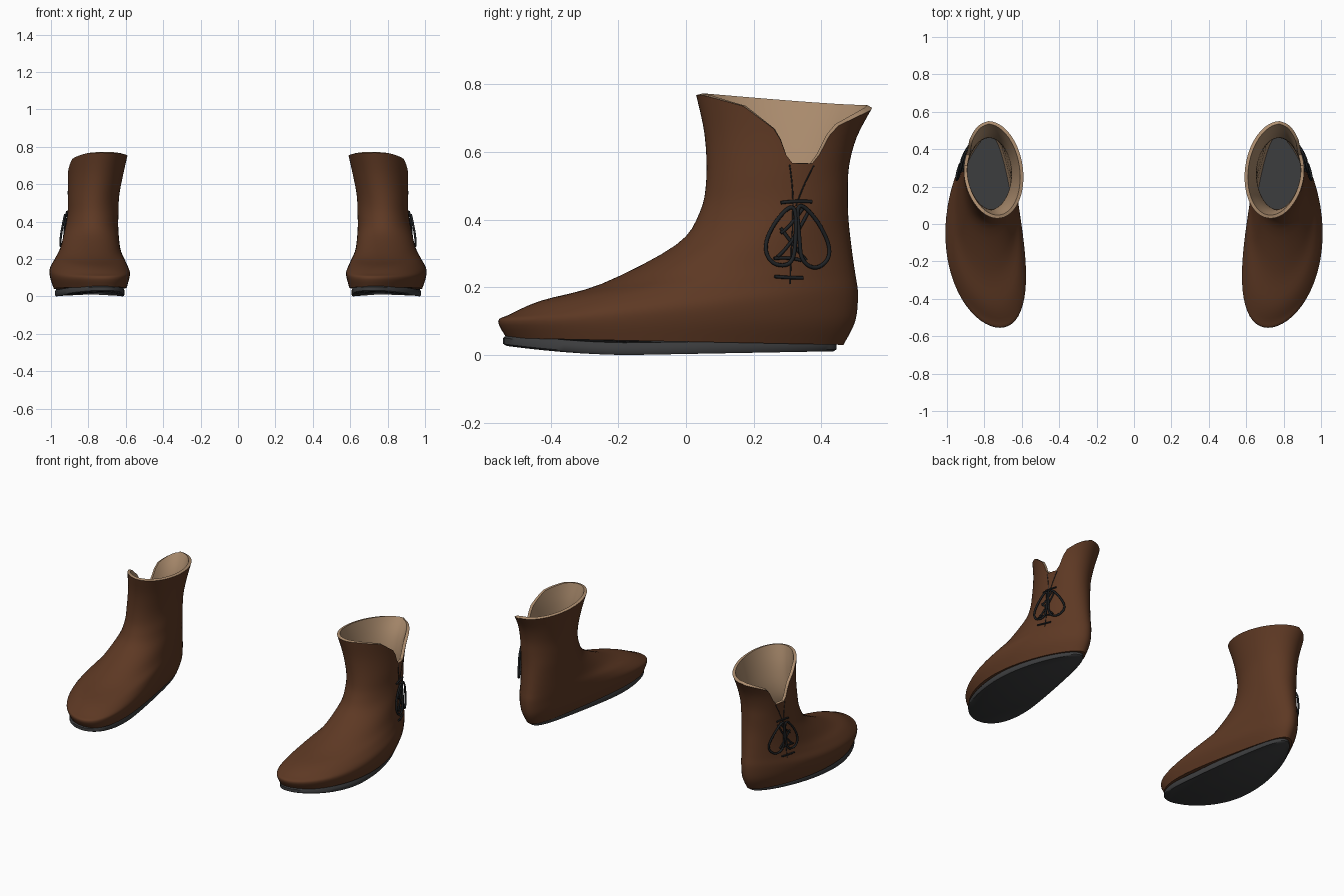
import bpy, bmesh, math
from mathutils import Vector
from mathutils.bvhtree import BVHTree

cube = bpy.data.objects.get("Cube")
if cube:
    bpy.data.objects.remove(cube, do_unlink=True)


def material(name, rgb):
    m = bpy.data.materials.new(name)
    m.use_nodes = True
    m.diffuse_color = (*rgb, 1)
    bsdf = next(n for n in m.node_tree.nodes if n.type == 'BSDF_PRINCIPLED')
    bsdf.inputs["Base Color"].default_value = (*rgb, 1)
    bsdf.inputs["Roughness"].default_value = 0.8
    return m


leather = material("brown leather", (0.11, 0.04, 0.017))
lining = material("tan lining", (0.42, 0.27, 0.16))
rubber = material("dark grey sole", (0.045, 0.046, 0.048))
cord = material("black cord", (0.014, 0.016, 0.018))

COLS, ROWS, WALL = 64, 36, 0.018

# Tilted rings from sole to cuff:
# front x, y, z, back x, y, z, front width, back width, outward bow
RINGS = [
    (.717, -.53, .05, .77, .465, .03, .235, .125, .06),
    (.717, -.555, .1, .77, .5, .1, .25, .15, .06),
    (.717, -.52, .12, .77, .508, .18, .25, .155, .06),
    (.74, -.43, .16, .77, .5, .24, .215, .155, .04),
    (.77, -.25, .21, .77, .49, .31, .17, .15, .02),
    (.775, -.03, .325, .77, .48, .4, .145, .14, .01),
    (.775, .04, .42, .775, .478, .48, .135, .137, 0),
    (.77, .06, .52, .775, .482, .56, .135, .14, 0),
    (.75, .055, .65, .775, .505, .645, .145, .15, 0),
    (.73, .03, .768, .78, .55, .73, .162, .162, 0),
]
SOLE = (.72, -.54, .04, .77, .445, .03, .222, .125, .06)

# Side notch, as the cuff height along y
NOTCH = [(.06, .765), (.17, .735), (.27, .66), (.305, .567), (.38, .565), (.435, .67), (.56, .73)]


def lerp(a, b, t):
    return a + (b - a) * t


def ring_point(r, a):
    xf, yf, zf, xb, yb, zb, wf, wb, bow = r
    t = (1 - math.cos(a)) / 2
    x = lerp(xf, xb, t) + bow * 4 * t * (1 - t) + lerp(wf, wb, t) * math.sin(a)
    return Vector((x, lerp(yf, yb, t), lerp(zf, zb, t)))


def ring_at(v):
    """Ring parameters blended smoothly, v from 0 at the sole to 1 at the cuff."""
    f = v * (len(RINGS) - 1)
    i = min(int(f), len(RINGS) - 2)
    t = f - i
    p = [RINGS[max(0, min(len(RINGS) - 1, i + k))] for k in (-1, 0, 1, 2)]
    return [b + t / 2 * (c - a + t * (2 * a - 5 * b + 4 * c - d + t * (3 * (b - c) + d - a)))
            for a, b, c, d in zip(*p)]


def notch_height(y):
    for (y0, z0), (y1, z1) in zip(NOTCH, NOTCH[1:]):
        if y0 <= y <= y1:
            return lerp(z0, z1, (y - y0) / (y1 - y0))
    return 9


def cuff_limit(a):
    if math.sin(a) < 0.05:
        return 1
    lo, hi = 0.6, 1
    for _ in range(16):
        mid = (lo + hi) / 2
        p = ring_point(ring_at(mid), a)
        lo, hi = (mid, hi) if p.z <= notch_height(p.y) else (lo, mid)
    return lo


def angles():
    return [math.tau * i / COLS for i in range(COLS)]


def loft(rows, cap_top):
    """Vertices and faces for stacked rings with a closed bottom."""
    verts = [p for row in rows for p in row]
    faces = [tuple(range(COLS))]
    for j in range(len(rows) - 1):
        for i in range(COLS):
            k = (i + 1) % COLS
            faces.append((j * COLS + i, j * COLS + k, (j + 1) * COLS + k, (j + 1) * COLS + i))
    if cap_top:
        faces.append(tuple(range(len(verts) - COLS, len(verts))))
    return verts, faces


def add_mesh(name, verts, faces, side, mats, wall=0):
    me = bpy.data.meshes.new(name)
    me.from_pydata([(v[0] * side, v[1], v[2]) for v in verts], [], faces)
    bm = bmesh.new()
    bm.from_mesh(me)
    bmesh.ops.recalc_face_normals(bm, faces=bm.faces)
    bm.to_mesh(me)
    bm.free()
    for m in mats:
        me.materials.append(m)
    ob = bpy.data.objects.new(name, me)
    bpy.context.collection.objects.link(ob)
    bpy.ops.object.select_all(action='DESELECT')
    ob.select_set(True)
    bpy.context.view_layer.objects.active = ob
    if wall:
        s = ob.modifiers.new("wall", 'SOLIDIFY')
        s.thickness, s.offset = wall, -1
        s.material_offset = s.material_offset_rim = 1
        bpy.ops.object.modifier_apply(modifier=s.name)
    bpy.ops.object.shade_smooth_by_angle(angle=math.radians(45))


# Upper shell
limits = [cuff_limit(a) for a in angles()]
upper = loft([[ring_point(ring_at(lim * j / ROWS), a) for a, lim in zip(angles(), limits)]
              for j in range(ROWS + 1)], False)
tree = BVHTree.FromPolygons(*upper)


# Sole with a slight rocker, and the footbed
def sole_row(scale, lift):
    row = []
    for a in angles():
        p = ring_point(SOLE, a)
        rocker = .16 * max(0, -.17 - p.y) ** 1.8 + .018 * max(0, p.y + .17)
        row.append(Vector((lerp(.78, p.x, scale), p.y * scale, rocker + lift)))
    return row


sole = loft([sole_row(.98, 0), sole_row(1, .006), sole_row(1, .024), sole_row(.97, .036)], True)
bed_mid = Vector((.78, 0, .08))
footbed = ([bed_mid + (ring_point(ring_at(.085), a) - bed_mid) * .965 for a in angles()],
           [tuple(range(COLS))])


def add_cord(name, path, side, radius, lift, cyclic=False):
    """Round cord laid over the outer side of the boot, path given as (y, z)."""
    cu = bpy.data.curves.new(name, 'CURVE')
    cu.dimensions = '3D'
    cu.bevel_depth, cu.bevel_resolution, cu.resolution_u = radius, 2, 6
    cu.use_fill_caps = True
    sp = cu.splines.new('NURBS')
    sp.points.add(len(path) - 1)
    for pt, (y, z) in zip(sp.points, path):
        hit = tree.ray_cast(Vector((3, y, z)), Vector((-1, 0, 0)))[0]
        pt.co = ((hit.x + lift) * side, y, z, 1)
    sp.order_u = min(3, len(path))
    sp.use_cyclic_u, sp.use_endpoint_u = cyclic, not cyclic
    cu.materials.append(cord)
    bpy.context.collection.objects.link(bpy.data.objects.new(name, cu))


LOOPS = [
    [(.325, .455), (.265, .4), (.228, .32), (.255, .265), (.315, .265), (.325, .34)],
    [(.325, .46), (.39, .4), (.435, .3), (.39, .25), (.34, .275), (.335, .35)],
]
TIES = [
    [(.28, .45), (.325, .456), (.372, .453)],
    [(.262, .232), (.3, .228), (.346, .228)],
    [(.27, .29), (.31, .32), (.365, .43)],
    [(.355, .28), (.32, .32), (.28, .375)],
    [(.35, .44), (.31, .38), (.28, .36)],
    [(.26, .285), (.3, .29), (.34, .28)],
]
SEAMS = [
    [(.306, .562), (.316, .5), (.316, .4), (.31, .3), (.308, .21)],
    [(.378, .56), (.345, .5), (.325, .44)],
]

for side, label in ((1, "left"), (-1, "right")):
    add_mesh(label + "_upper", *upper, side, [leather, lining], WALL)
    add_mesh(label + "_sole", *sole, side, [rubber])
    add_mesh(label + "_footbed", *footbed, side, [rubber])
    for n, path in enumerate(LOOPS):
        add_cord(f"{label}_lace_loop_{n + 1}", path, side, .006, .016, True)
    for n, path in enumerate(TIES):
        add_cord(f"{label}_lace_tie_{n + 1}", path, side, .005, .006)
    for n, path in enumerate(SEAMS):
        add_cord(f"{label}_seam_{n + 1}", path, side, .002, 0)
